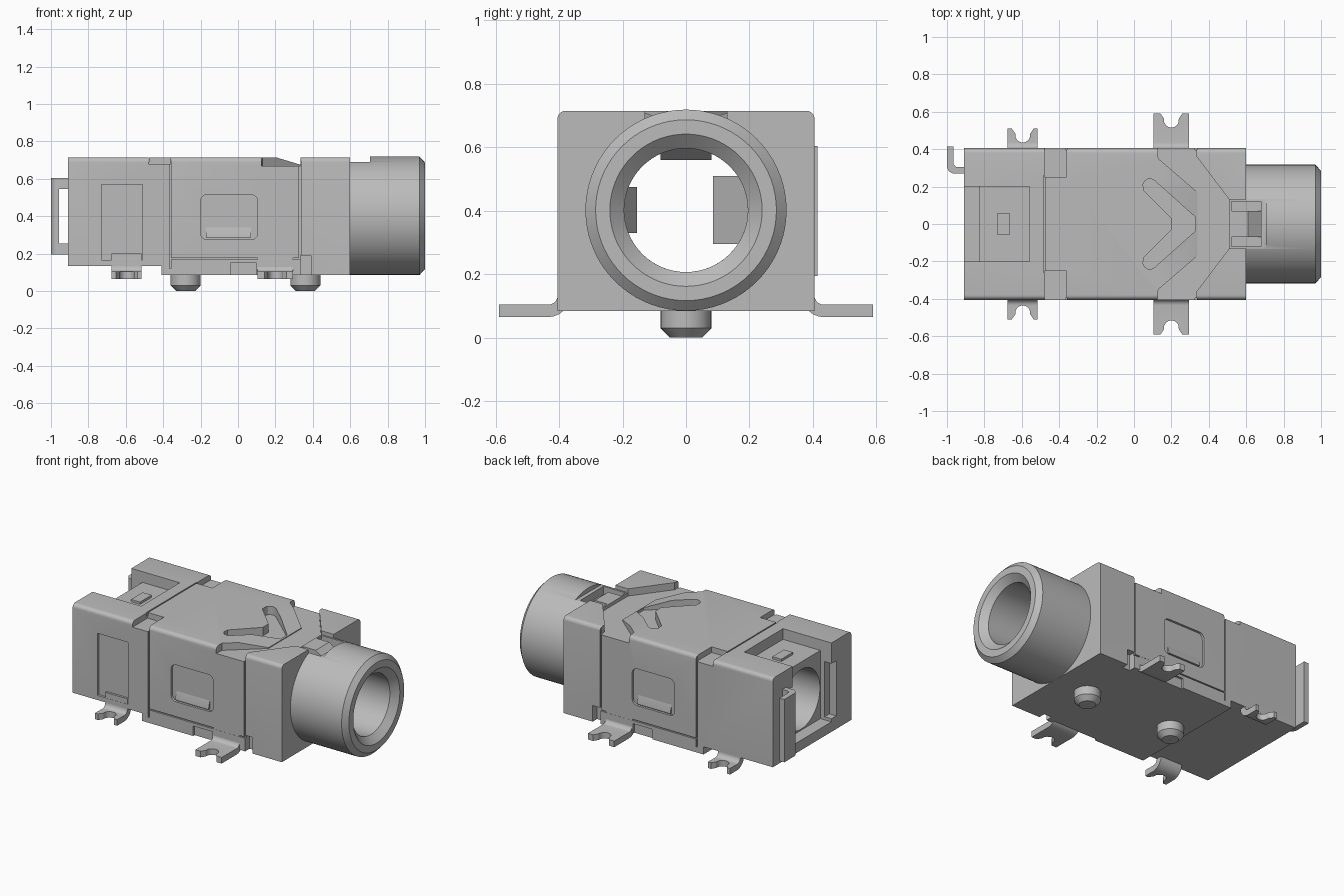
import bpy, bmesh, math
from mathutils import Vector

if "Cube" in bpy.data.objects:
    bpy.data.objects.remove(bpy.data.objects["Cube"], do_unlink=True)

GREY = (0.5, 0.5, 0.5, 1)
mat = bpy.data.materials.new("plain grey")
mat.use_nodes = True
mat.diffuse_color = GREY
bsdf = mat.node_tree.nodes["Principled BSDF"]
bsdf.inputs["Base Color"].default_value = GREY
bsdf.inputs["Roughness"].default_value = 0.6

AXIS_Z = 0.402          # height of the bore axis
parts = []


def finish(name, bm):
    bmesh.ops.recalc_face_normals(bm, faces=bm.faces)
    me = bpy.data.meshes.new(name)
    bm.to_mesh(me)
    bm.free()
    me.materials.append(mat)
    ob = bpy.data.objects.new(name, me)
    bpy.context.scene.collection.objects.link(ob)
    parts.append(ob)
    return ob


def prism(name, pts, axis, a, b):
    """Extrude a flat outline along an axis from a to b."""
    put = {"x": lambda p, t: (t, p[0], p[1]),
           "y": lambda p, t: (p[0], t, p[1]),
           "z": lambda p, t: (p[0], p[1], t)}[axis]
    bm = bmesh.new()
    face = bm.faces.new([bm.verts.new(put(p, a)) for p in pts])
    move = Vector(put((0, 0), b - a))
    ext = bmesh.ops.extrude_face_region(bm, geom=[face], use_keep_orig=True)["geom"]
    bmesh.ops.translate(bm, vec=move, verts=[v for v in ext if isinstance(v, bmesh.types.BMVert)])
    return finish(name, bm)


def box(name, x, y, z):
    return prism(name, [(x[0], y[0]), (x[1], y[0]), (x[1], y[1]), (x[0], y[1])], "z", *z)


def arc(cx, cy, r, start, end, n=6):
    return [(cx + r * math.cos(math.radians(start + (end - start) * i / n)),
             cy + r * math.sin(math.radians(start + (end - start) * i / n))) for i in range(n + 1)]


def rounded(x0, x1, y0, y1, r):
    return (arc(x1 - r, y1 - r, r, 0, 90) + arc(x0 + r, y1 - r, r, 90, 180)
            + arc(x0 + r, y0 + r, r, 180, 270) + arc(x1 - r, y0 + r, r, 270, 360))


def lathe(name, profile, axis, cx, cy, cz, n=64):
    """Turn a closed (along, radius) outline about the x or z axis."""
    bm = bmesh.new()
    rings = []
    for i in range(n):
        c, s = math.cos(math.tau * i / n), math.sin(math.tau * i / n)
        rings.append([bm.verts.new((cx + t, cy + r * c, cz + r * s) if axis == "x"
                                   else (cx + r * c, cy + r * s, cz + t)) for t, r in profile])
    m = len(profile)
    for i in range(n):
        p, q = rings[i], rings[(i + 1) % n]
        for j in range(m):
            k = (j + 1) % m
            bm.faces.new((p[j], p[k], q[k], q[j]))
    return finish(name, bm)


def cut(ob, *cutters):
    """Subtract the cutters, then discard them."""
    for c in cutters:
        mod = ob.modifiers.new("cut", "BOOLEAN")
        mod.operation, mod.solver, mod.object = "DIFFERENCE", "EXACT", c
        bpy.context.view_layer.update()
        dg = bpy.context.evaluated_depsgraph_get()
        me = bpy.data.meshes.new_from_object(ob.evaluated_get(dg))
        ob.modifiers.clear()
        ob.data = me
        parts.remove(c)
        bpy.data.objects.remove(c, do_unlink=True)


def both(y0, y1):
    """A y range and its mirror image."""
    return [(y0, y1), (-y1, -y0)]


# Housing block with softened upper long edges
outline = [(-0.405, 0.085), (0.405, 0.085)] + arc(0.38, 0.69, 0.025, 0, 90) + arc(-0.38, 0.69, 0.025, 90, 180)
housing = prism("housing", outline, "x", -0.91, 0.60)

# Through bore, rear cavity and rear lid recess
cut(housing,
    prism("bore", arc(0, AXIS_Z, 0.195, 0, 360 * 63 / 64, 63), "x", -1.1, 0.9),
    box("rear_floor", (-1, -0.41), (-1, 1), (0, 0.135)),
    box("rear_cavity", (-1, -0.83), (-0.2, 0.2), (0.2, 0.8)),
    box("rear_groove", (-1, -0.86), (-0.25, 0.25), (0.22, 0.58)),
    box("lid_recess", (-1, -0.56), (-0.2, 0.2), (0.645, 0.8)),
    box("side_panel", (-0.73, -0.51), (-0.5, -0.39), (0.165, 0.57)))

# Front trench between the shell nose and the housing wedges
half = [(0.12, 0.5), (0.335, 0.5), (0.335, 0.36), (0.51, 0.13)]
back = [(0.34, 0.17), (0.13, 0.35)]
flip = lambda pts: [(x, -y) for x, y in reversed(pts)]
chevron = [(0.2, 0.03), (0.05, 0.18)] + arc(0.085, 0.205, 0.037, 200, 50, 5) + [(0.33, 0.035)]
cut(housing,
    prism("trench", half + flip(half) + flip(back) + back, "z", 0.668, 0.8),
    prism("nose_slope", [(0.2, 0.716), (0.345, 0.672), (0.345, 0.8), (0.2, 0.8)], "y", -0.33, 0.33),
    prism("chevron_slot", chevron + flip(chevron), "z", 0.66, 0.8),
    box("nose_notch", (0.5, 0.8), (-0.13, 0.13), (0.69, 0.8)),
    box("contact_pocket", (0.52, 0.68), (-0.12, 0.12), (0.62, 0.8)))

# Shell seams, windows and lower notches on both sides
for y in both(0.39, 0.5):
    cut(housing,
        prism("window", rounded(-0.2, 0.105, 0.275, 0.515, 0.035), "y", *y),
        box("low_notch", (-0.04, 0.10), y, (0, 0.15)))
for y in both(0.36, 0.5):
    cut(housing, box("corner_notch", (0.335, 0.39), y, (0, 0.19)))
for y in both(0.395, 0.5):
    cut(housing,
        box("rear_seam", (-0.367, -0.357), y, (0.12, 0.8)),
        box("front_seam", (0.327, 0.337), y, (0.17, 0.8)),
        box("lower_seam", (-0.357, 0.327), y, (0.17, 0.178)))
for y in both(0.25, 0.5):
    cut(housing, box("shoulder", (-0.478, -0.36), y, (0.678, 0.8)))
cut(housing, box("top_seam", (-0.483, -0.475), (-0.26, 0.26), (0.69, 0.8)))

# Round socket barrel with a chamfered lip
barrel = lathe("barrel", [(0.6, 0.195), (0.6, 0.317), (0.97, 0.317), (1, 0.285), (1, 0.24), (0.96, 0.195)],
               "x", 0, 0, AXIS_Z, 72)
cut(barrel,
    box("barrel_notch", (0.5, 0.705), (-0.135, 0.135), (0.69, 0.8)),
    box("barrel_pocket", (0.5, 0.68), (-0.12, 0.12), (0.62, 0.8)))

# Spring contact seated in the front pocket
prism("front_contact", [(0.51, 0.69), (0.61, 0.69), (0.68, 0.64), (0.68, 0.61), (0.6, 0.66), (0.51, 0.66)],
      "y", -0.07, 0.07)

# Contacts reaching into the bore
prism("upper_contact", [(0.35, 0.62), (0.43, 0.56), (0.47, 0.56), (0.55, 0.62)], "y", -0.08, 0.08)
prism("right_contact", [(-0.2, -0.21), (-0.12, -0.155), (-0.08, -0.155), (0, -0.21)], "z", 0.33, 0.475)
prism("left_contact", [(-0.6, 0.21), (-0.48, 0.085), (-0.43, 0.085), (-0.3, 0.21)], "z", 0.295, 0.51)

# Small tab on the rear lid
box("lid_tab", (-0.73, -0.665), (-0.06, 0.06), (0.64, 0.66))

# Latch wedges inside the side windows
for side, s in (("left", 1), ("right", -1)):
    prism(side + "_latch", [(s * 0.38, 0.285), (s * 0.404, 0.285), (s * 0.404, 0.295), (s * 0.38, 0.37)],
          "x", -0.17, 0.07)

# Solder feet, bent outwards and notched at the tip
for place, x0, x1, tip in (("front", 0.105, 0.295, 0.59), ("rear", -0.675, -0.515, 0.51)):
    mid = (x0 + x1) / 2
    for side, s in (("left", 1), ("right", -1)):
        strip = ([(0.365, 0.2)] + arc(0.435, 0.135, 0.07, 180, 270) + [(tip, 0.065), (tip, 0.105)]
                 + arc(0.435, 0.135, 0.031, 270, 180) + [(0.404, 0.2)])
        foot = prism(f"{place}_{side}_foot", [(s * y, z) for y, z in strip], "x", x0, x1)
        notch = ([(mid - 0.065, s * (tip + 0.01))]
                 + [(x, s * y) for x, y in arc(mid, tip - 0.035, 0.04, 170, 370, 8)]
                 + [(mid + 0.065, s * (tip + 0.01))])
        cut(foot, prism("foot_notch", notch, "z", 0, 0.2))

# Locating pegs under the body
for name, x in (("rear_peg", -0.28), ("front_peg", 0.36)):
    prism_profile = [(0, 0.001), (0, 0.05), (0.03, 0.08), (0.09, 0.08), (0.09, 0.001)]
    lathe(name, prism_profile, "z", x, 0, 0, 40)

# Rear terminal hook with two arms
hook = prism("rear_terminal", [(-0.89, 0.27)] + arc(-0.96, 0.31, 0.04, 270, 180)
             + [(-1, 0.415), (-0.965, 0.415), (-0.965, 0.32), (-0.95, 0.305), (-0.89, 0.305)], "z", 0.195, 0.605)
cut(hook, box("hook_gap", (-0.958, -0.8), (0.2, 0.5), (0.255, 0.545)))

# Smooth curved faces, keep edges sharp
bpy.ops.object.select_all(action="DESELECT")
for ob in parts:
    ob.select_set(True)
bpy.context.view_layer.objects.active = housing
bpy.ops.object.shade_smooth_by_angle(angle=math.radians(30))
